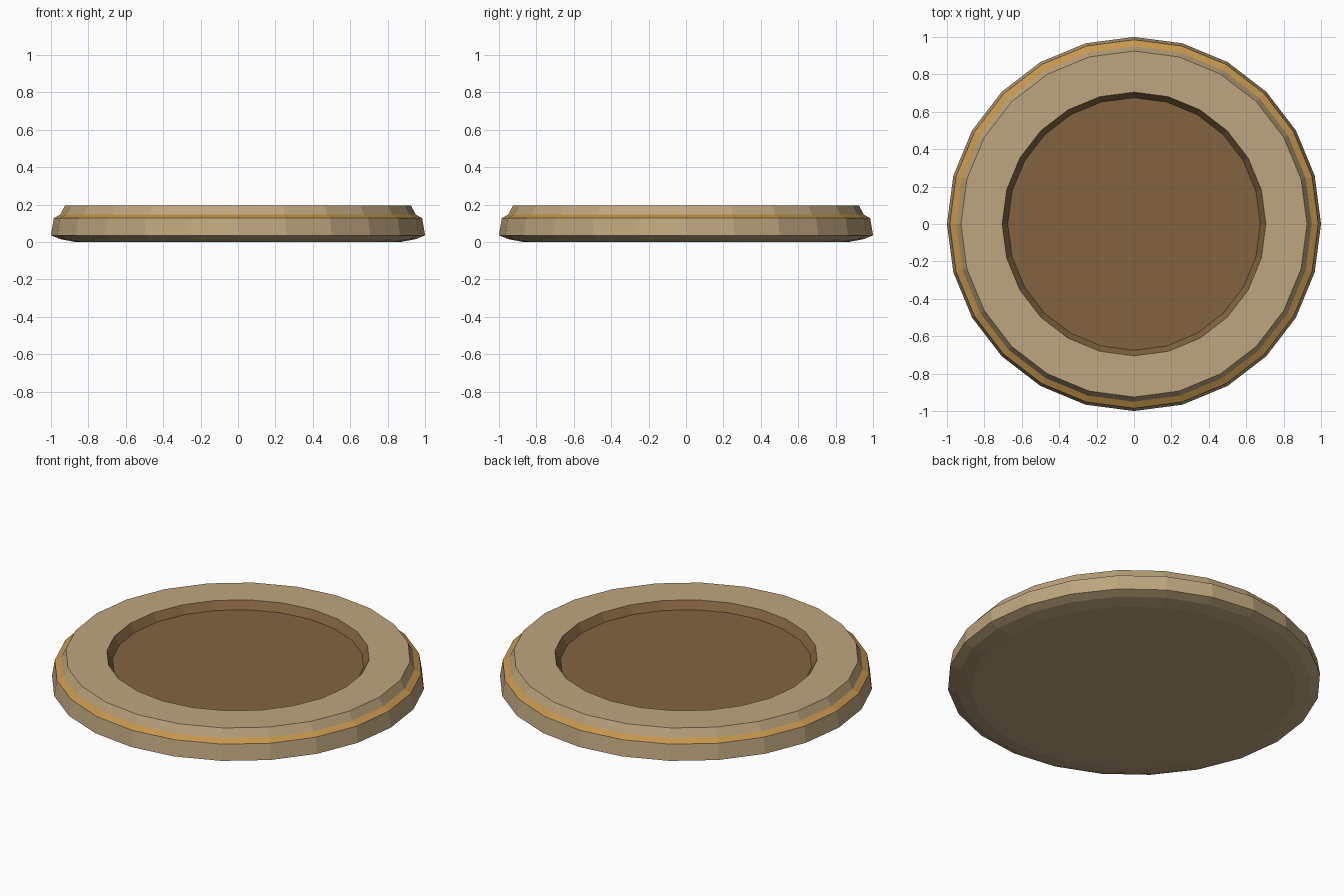
import bpy, bmesh, math

if "Cube" in bpy.data.objects:
    bpy.data.objects.remove(bpy.data.objects["Cube"])

SIDES = 24


def material(name, rgb):
    m = bpy.data.materials.new(name)
    lin = [((c / 255 + 0.055) / 1.055) ** 2.4 for c in rgb]
    m.diffuse_color = (*lin, 1)
    m.use_nodes = True
    m.node_tree.nodes["Principled BSDF"].inputs["Base Color"].default_value = m.diffuse_color
    return m


# Profile points (radius, height) from the underside to the recess floor,
# with the material of the strip leading to the next point
TAN, GOLD, BROWN = 0, 1, 2
profile = [
    (0.87, 0.0, TAN),       # foot chamfer
    (0.95, 0.015, TAN),
    (1.0, 0.035, TAN),      # outer wall
    (0.985, 0.127, GOLD),   # trim step
    (0.95, 0.147, TAN),     # upper wall
    (0.925, 0.195, TAN),    # flat rim
    (0.705, 0.195, BROWN),  # recess wall
    (0.675, 0.15, BROWN),   # recess floor
]

# Round dish, turned as one closed shell
bm = bmesh.new()
rings = []
for r, z, _ in profile:
    rings.append([bm.verts.new((r * math.cos(i * math.tau / SIDES),
                                r * math.sin(i * math.tau / SIDES), z))
                  for i in range(SIDES)])
for k in range(len(rings) - 1):
    a, b = rings[k], rings[k + 1]
    for i in range(SIDES):
        j = (i + 1) % SIDES
        f = bm.faces.new((a[i], a[j], b[j], b[i]))
        f.material_index = profile[k][2]
bm.faces.new(rings[0][::-1]).material_index = TAN    # underside
bm.faces.new(rings[-1]).material_index = BROWN       # recess floor
bmesh.ops.recalc_face_normals(bm, faces=bm.faces[:])

mesh = bpy.data.meshes.new("round_dish")
bm.to_mesh(mesh)
bm.free()
for name, rgb in (("tan", (190, 166, 126)),
                  ("gold_trim", (198, 150, 76)),
                  ("recess_brown", (130, 100, 63))):
    mesh.materials.append(material(name, rgb))
bpy.context.collection.objects.link(bpy.data.objects.new("round_dish", mesh))
